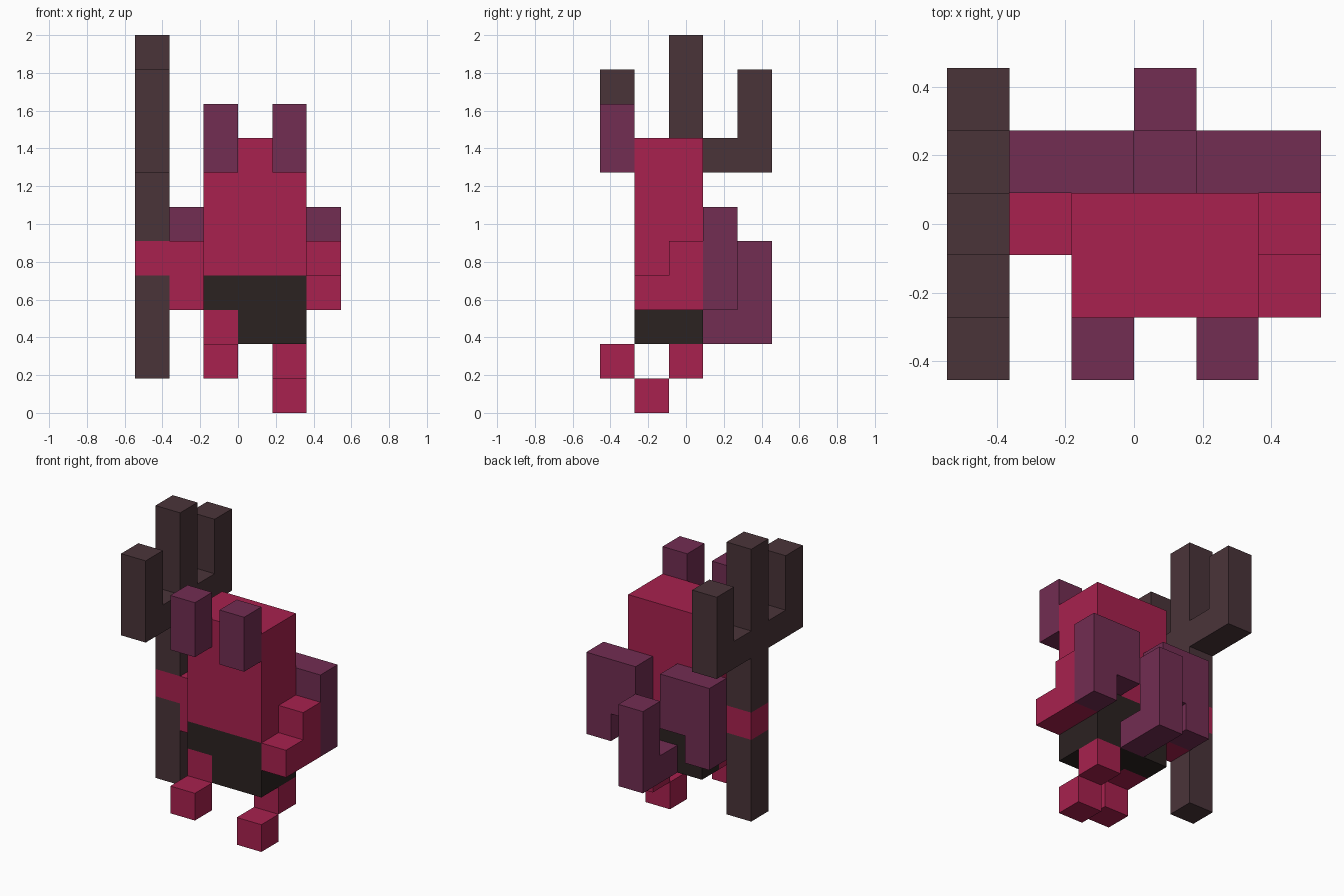
import bpy
import bmesh
from mathutils import Vector

cube = bpy.data.objects.get("Cube")
if cube:
    bpy.data.objects.remove(cube, do_unlink=True)

UNIT = 2 / 11                      # edge of one block
ORIGIN = Vector((-3, -2.5, 0))     # block grid corner, in blocks


def material(name, hex_code):
    def linear(c):
        return c / 12.92 if c <= 0.04045 else ((c + 0.055) / 1.055) ** 2.4
    rgb = [linear(int(hex_code[i:i + 2], 16) / 255) for i in (0, 2, 4)]
    mat = bpy.data.materials.new(name)
    mat.use_nodes = True
    mat.diffuse_color = (*rgb, 1)
    bsdf = mat.node_tree.nodes["Principled BSDF"]
    bsdf.inputs["Base Color"].default_value = (*rgb, 1)
    bsdf.inputs["Roughness"].default_value = 0.9
    return mat


def blocks(name, mat, *boxes):
    """One part from boxes given as (low corner, size) in blocks, with only outer faces."""
    cells = {(x + i, y + j, z + k)
             for (x, y, z), (w, d, h) in boxes
             for i in range(w) for j in range(d) for k in range(h)}
    bm = bmesh.new()
    for cell in cells:
        for axis in range(3):
            for side in (0, 1):
                neighbour = list(cell)
                neighbour[axis] += 2 * side - 1
                if tuple(neighbour) in cells:
                    continue
                u, v = Vector((0, 0, 0)), Vector((0, 0, 0))
                u[(axis + 1) % 3] = v[(axis + 2) % 3] = 1
                base = Vector(cell) + ORIGIN
                base[axis] += side
                ring = [base, base + u, base + u + v, base + v]
                if not side:
                    ring.reverse()
                bm.faces.new([bm.verts.new(p * UNIT) for p in ring])
    bmesh.ops.remove_doubles(bm, verts=bm.verts, dist=0.001)
    bmesh.ops.dissolve_limit(bm, angle_limit=0.01, verts=bm.verts, edges=bm.edges)
    mesh = bpy.data.meshes.new(name)
    bm.to_mesh(mesh)
    bm.free()
    mesh.materials.append(mat)
    obj = bpy.data.objects.new(name, mesh)
    bpy.context.collection.objects.link(obj)
    return obj


crimson = material("crimson skin", "A8214E")
purple = material("plum purple", "722D52")
iron = material("dark iron", "4A3439")
black = material("black cloth", "2B2221")

# Body and shorts (the right leg is lifted, so the shorts are open there)
blocks("body", crimson, ((2, 1, 4), (3, 2, 4)))
blocks("shorts", black,
       ((2, 1, 3), (3, 2, 1)),
       ((3, 1, 2), (2, 2, 1)),
       ((2, 2, 2), (1, 1, 1)))

# Striding legs: each foot is one block ahead of and below its leg
for side, (x, y, z) in {"right": (2, 1, 2), "left": (4, 2, 1)}.items():
    blocks(side + "_leg", crimson, ((x, y, z), (1, 1, 1)))
    blocks(side + "_foot", crimson, ((x, y - 1, z - 1), (1, 1, 1)))

# Horns on the forehead and wings on the back, mirrored about the body
for side, horn_x, wing_outer, wing_inner in (("right", 2, 1, 2), ("left", 4, 5, 4)):
    blocks(side + "_horn", purple, ((horn_x, 0, 7), (1, 1, 2)))
    blocks(side + "_wing", purple,
           ((wing_outer, 3, 3), (1, 1, 3)),
           ((wing_inner, 3, 4), (1, 1, 2)))

# Tail curling up behind
blocks("tail", purple, ((3, 3, 2), (1, 1, 1)), ((3, 4, 2), (1, 1, 3)))

# Arms: the left reaches forward, the right grips the trident
blocks("left_arm", crimson, ((5, 1, 3), (1, 2, 1)), ((5, 2, 4), (1, 1, 1)))
blocks("right_arm", crimson, ((1, 2, 3), (1, 1, 2)))
blocks("right_hand", crimson, ((0, 2, 4), (1, 1, 1)))

# Trident
blocks("trident_shaft", iron, ((0, 2, 1), (1, 1, 3)))
blocks("trident_head", iron,
       ((0, 2, 5), (1, 1, 6)),
       ((0, 0, 7), (1, 5, 1)),
       *[((0, y, 8), (1, 1, 2)) for y in (0, 4)])
